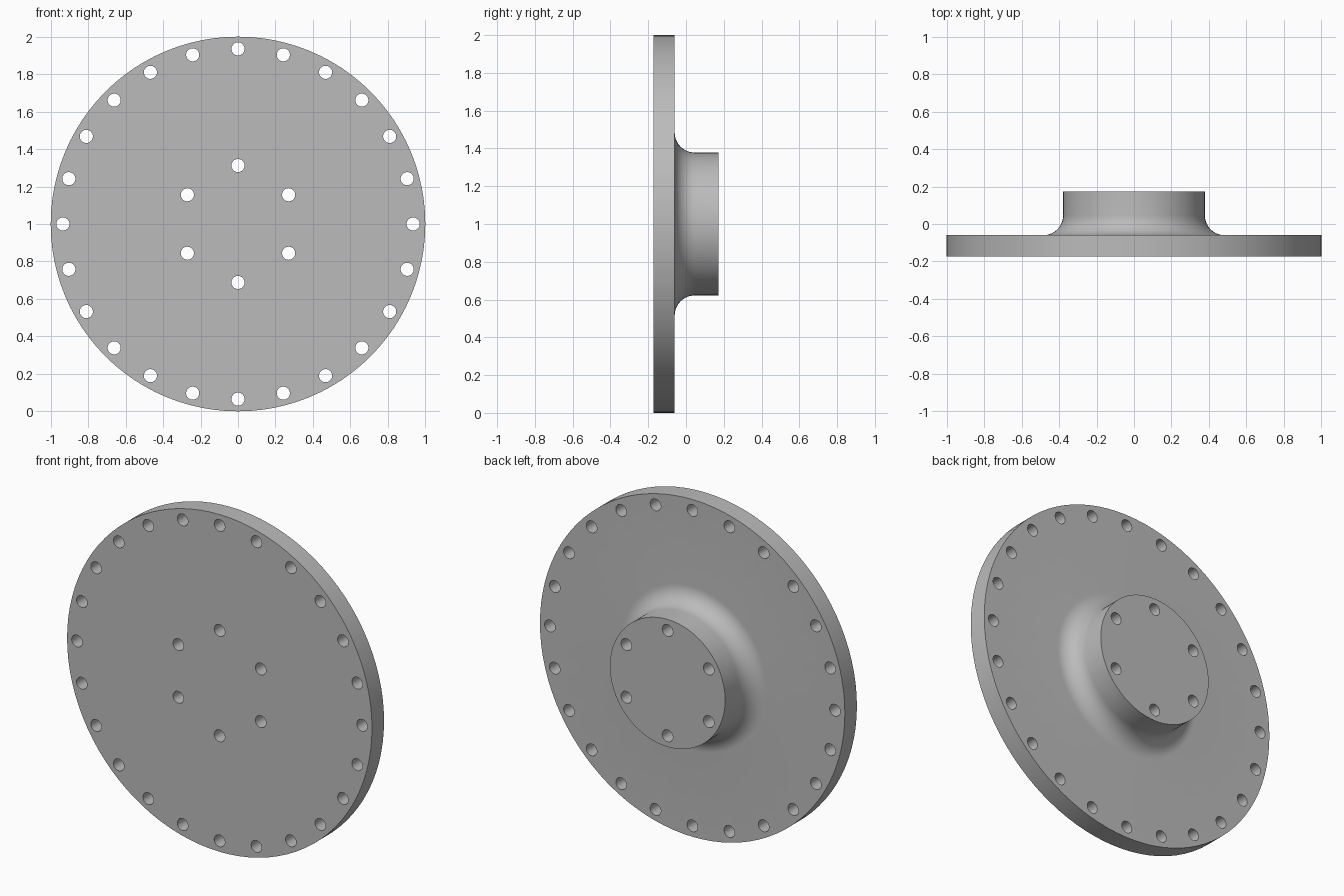
import bpy, bmesh
from math import cos, sin, pi, radians
from mathutils import Matrix, Vector

if "Cube" in bpy.data.objects:
    bpy.data.objects.remove(bpy.data.objects["Cube"], do_unlink=True)

FRONT, PLATE_BACK, HUB_BACK = -0.173, -0.06, 0.173
PLATE_R, HUB_R, FILLET = 1.0, 0.378, 0.107
CENTRE = Vector((0, 0, 1))

steel = bpy.data.materials.new("grey steel")
steel.use_nodes = True
colour = (0.5, 0.5, 0.5, 1)
steel.diffuse_color = colour
steel.node_tree.nodes["Principled BSDF"].inputs["Base Color"].default_value = colour


def make_object(name, bm):
    bmesh.ops.recalc_face_normals(bm, faces=bm.faces)
    mesh = bpy.data.meshes.new(name)
    bm.to_mesh(mesh)
    bm.free()
    mesh.materials.append(steel)
    obj = bpy.data.objects.new(name, mesh)
    bpy.context.collection.objects.link(obj)
    return obj


# Flange: half profile (radius, depth) with a filleted hub, revolved about y
fillet = [(HUB_R + FILLET * (1 - sin(a)), PLATE_BACK + FILLET * (1 - cos(a)))
          for a in (i * pi / 24 for i in range(13))]
profile = [(0, FRONT), (PLATE_R, FRONT), (PLATE_R, PLATE_BACK)]
profile += fillet + [(HUB_R, HUB_BACK), (0, HUB_BACK)]

bm = bmesh.new()
verts = [bm.verts.new((r, y, CENTRE.z)) for r, y in profile]
edges = [bm.edges.new(pair) for pair in zip(verts, verts[1:])]
bmesh.ops.spin(bm, geom=verts + edges, cent=CENTRE, axis=(0, 1, 0),
               angle=2 * pi, steps=96, use_merge=True)
bmesh.ops.remove_doubles(bm, verts=bm.verts, dist=0.0001)
flange = make_object("bolted_flange", bm)

# Bolt holes: an outer ring through the plate and an inner ring through the hub
bm = bmesh.new()
for count, ring_radius in ((24, 0.935), (6, 0.312)):
    for i in range(count):
        a = 2 * pi * i / count
        place = Matrix.Translation(
            CENTRE + Vector((ring_radius * sin(a), 0, ring_radius * cos(a))))
        bmesh.ops.create_cone(bm, cap_ends=True, segments=32, radius1=0.035,
                              radius2=0.035, depth=0.6,
                              matrix=place @ Matrix.Rotation(pi / 2, 4, 'X'))
cutter = make_object("bolt_hole_cutter", bm)
cutter.hide_render = True

cut = flange.modifiers.new("bolt holes", 'BOOLEAN')
cut.operation = 'DIFFERENCE'
cut.solver = 'EXACT'
cut.object = cutter

# Bake the holes, then smooth the round walls
bpy.ops.object.select_all(action='DESELECT')
flange.select_set(True)
bpy.context.view_layer.objects.active = flange
bpy.ops.object.modifier_apply(modifier=cut.name)
bpy.data.objects.remove(cutter, do_unlink=True)
bpy.ops.object.shade_smooth_by_angle(angle=radians(30))
